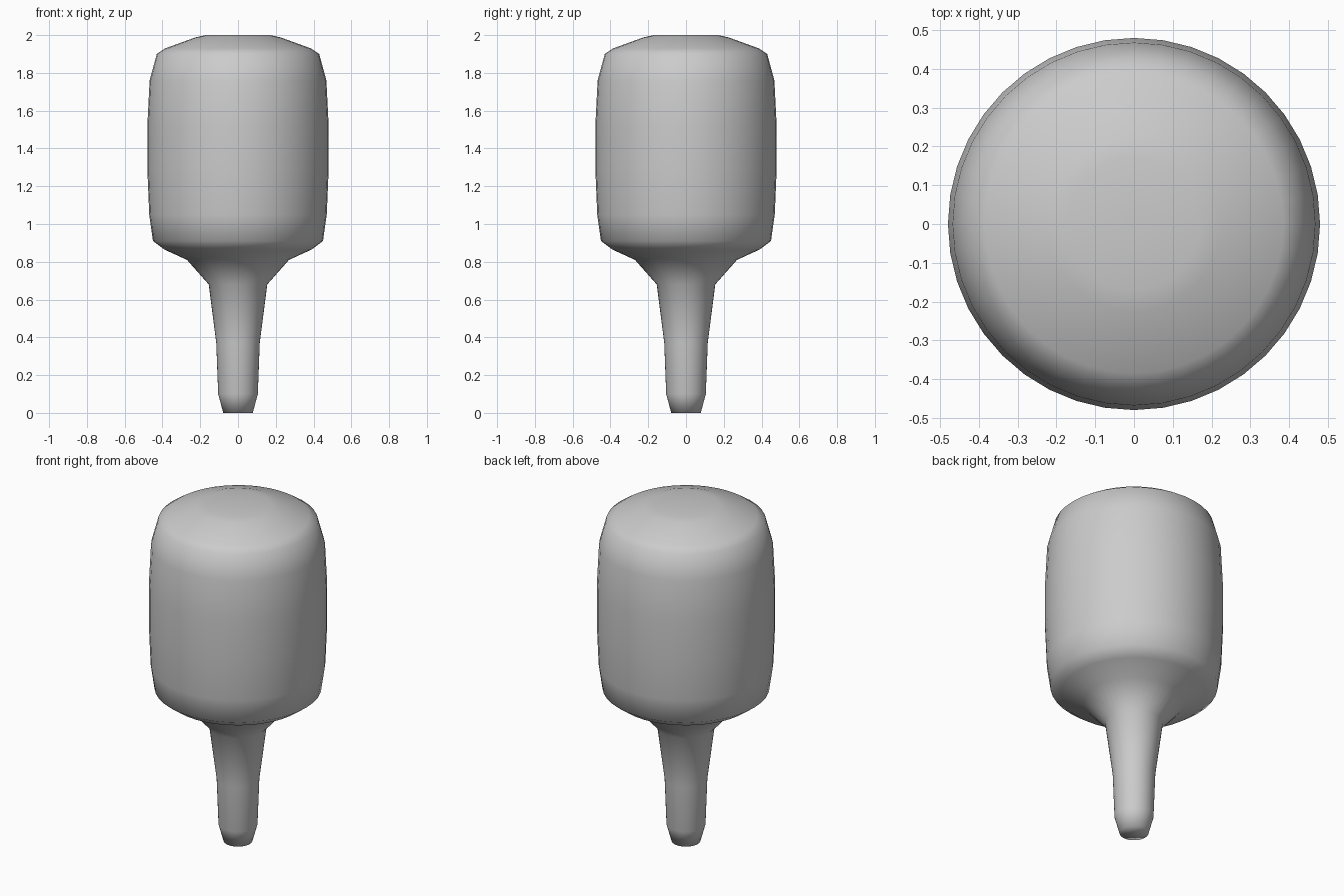
import bpy, bmesh, math

if "Cube" in bpy.data.objects:
    bpy.data.objects.remove(bpy.data.objects["Cube"])

SIDES = 40


def lathe(name, profile):
    """Revolve (radius, height) points around z and cap both ends."""
    bm = bmesh.new()
    rings = []
    for r, z in profile:
        rings.append([bm.verts.new((r * math.cos(2 * math.pi * i / SIDES),
                                    r * math.sin(2 * math.pi * i / SIDES), z))
                      for i in range(SIDES)])
    for a, b in zip(rings, rings[1:]):
        for i in range(SIDES):
            j = (i + 1) % SIDES
            bm.faces.new((a[i], a[j], b[j], b[i]))
    bm.faces.new(rings[0][::-1])
    bm.faces.new(rings[-1])
    for f in bm.faces:
        f.smooth = True
    mesh = bpy.data.meshes.new(name)
    bm.to_mesh(mesh)
    bm.free()
    obj = bpy.data.objects.new(name, mesh)
    bpy.context.collection.objects.link(obj)
    return obj


# Tapered stem flowing into a rounded barrel head
lathe("mallet_body", [
    (0.078, 0.0), (0.105, 0.10), (0.115, 0.37), (0.155, 0.68),
    (0.27, 0.81), (0.39, 0.865), (0.45, 0.91), (0.47, 1.05),
    (0.48, 1.29), (0.48, 1.52), (0.468, 1.76), (0.43, 1.90),
    (0.385, 1.93), (0.225, 1.988), (0.17, 2.0), (0.02, 2.0),
])
